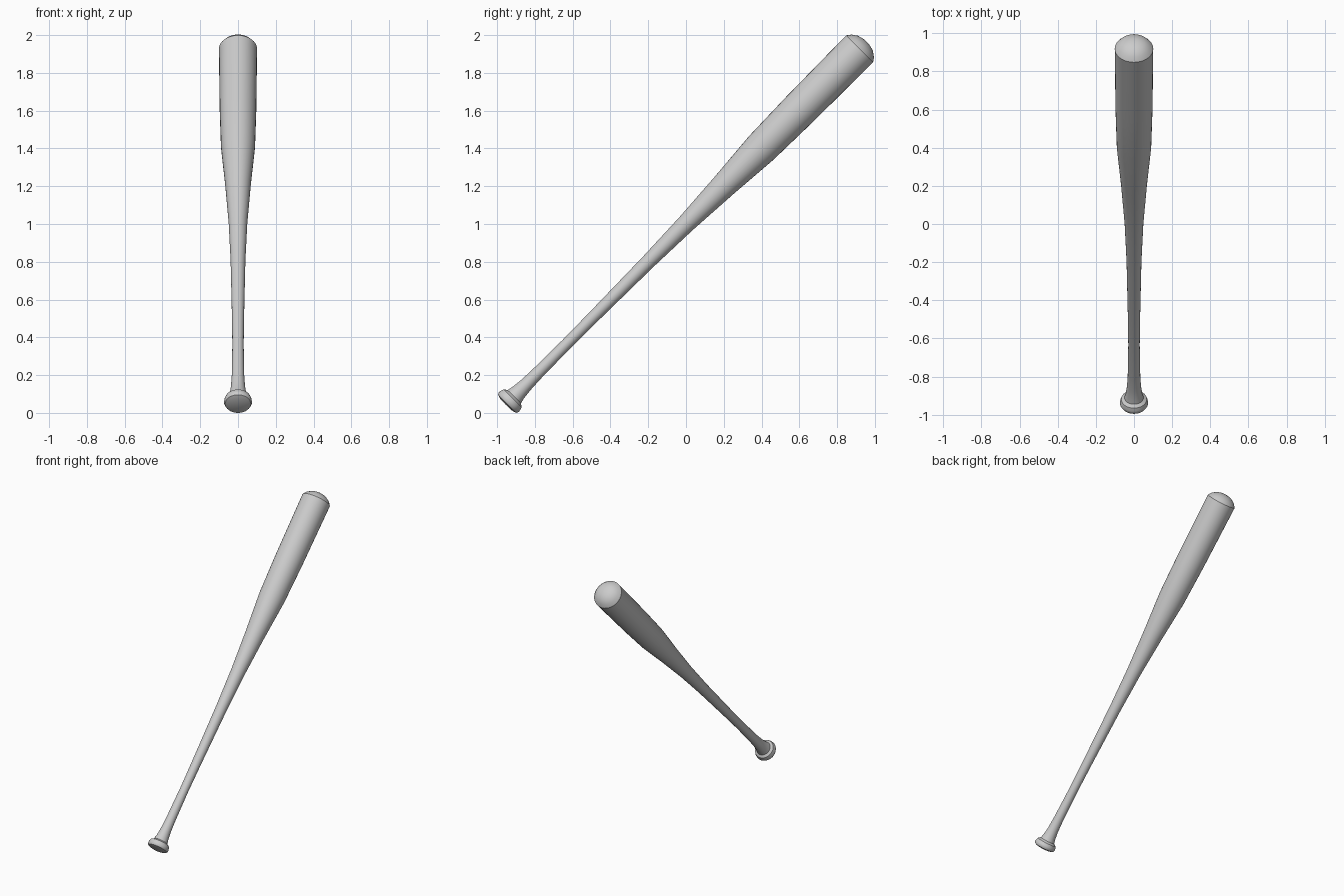
import bpy, bmesh, math
from mathutils import Matrix, Vector

cube = bpy.data.objects.get("Cube")
if cube:
    bpy.data.objects.remove(cube, do_unlink=True)

SIDES = 32
TILT = Matrix.Rotation(math.radians(-44.8), 4, 'X')

grey = bpy.data.materials.new("light_grey")
grey.use_nodes = True
grey.diffuse_color = (0.6, 0.6, 0.6, 1)
grey.node_tree.nodes["Principled BSDF"].inputs["Base Color"].default_value = (0.6, 0.6, 0.6, 1)

# Bat outline: (radius, distance along the axis from the middle)
knob = [(0, -1.352), (0.048, -1.35), (0.068, -1.343), (0.074, -1.331), (0.073, -1.32),
        (0.067, -1.302), (0.05, -1.29)]
handle = [(0.043, -1.26), (0.037, -1.21), (0.033, -1.13), (0.03, -0.9), (0.032, -0.7),
          (0.039, -0.28), (0.049, 0), (0.067, 0.28)]
barrel = [(0.09, 0.566), (0.097, 0.85), (0.101, 1.306)]
end_cap = [(0.084, 1.329), (0.055, 1.349), (0.026, 1.357), (0, 1.359)]
outline = knob + handle + barrel + end_cap

# Turn the outline around the axis
bm = bmesh.new()
points = [bm.verts.new((r, 0, s)) for r, s in outline]
edges = [bm.edges.new(pair) for pair in zip(points, points[1:])]
bmesh.ops.spin(bm, geom=points + edges, cent=(0, 0, 0), axis=(0, 0, 1),
               angle=math.tau, steps=SIDES, use_merge=True)
bmesh.ops.remove_doubles(bm, verts=bm.verts, dist=0.0005)
bmesh.ops.recalc_face_normals(bm, faces=bm.faces)

# Lean the bat back and stand its lowest point on the ground
bm.transform(TILT)
ys = [v.co.y for v in bm.verts]
zs = [v.co.z for v in bm.verts]
bm.transform(Matrix.Translation(Vector((0, -(min(ys) + max(ys)) / 2, -min(zs)))))

mesh = bpy.data.meshes.new("bat")
bm.to_mesh(mesh)
bm.free()
mesh.materials.append(grey)
bat = bpy.data.objects.new("bat", mesh)
bpy.context.collection.objects.link(bat)

# Smooth shading with a crisp rim at the end cap and knob
bpy.ops.object.select_all(action='DESELECT')
bat.select_set(True)
bpy.context.view_layer.objects.active = bat
bpy.ops.object.shade_smooth_by_angle(angle=math.radians(35))
